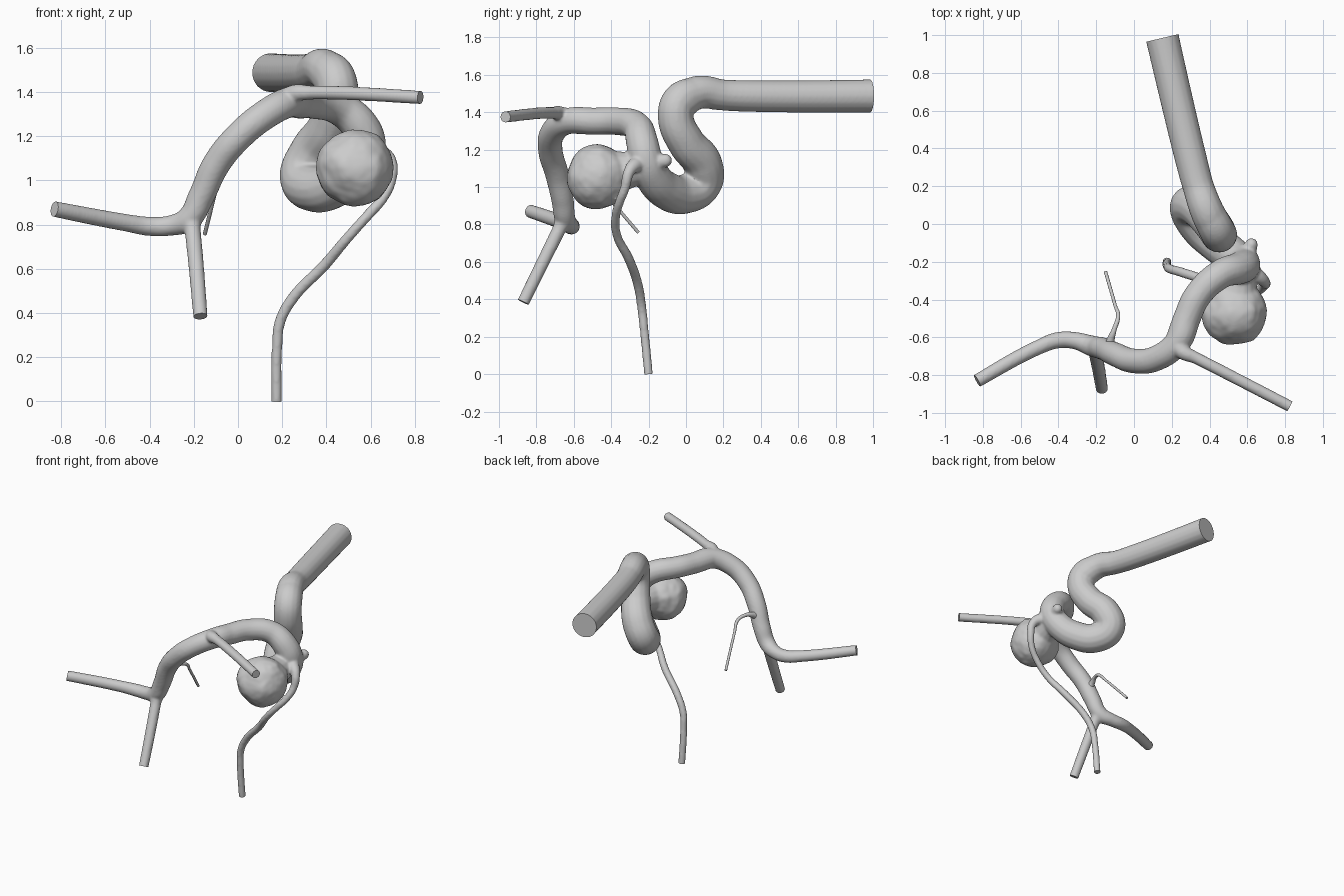
import bpy, bmesh
from mathutils import Vector, noise

if "Cube" in bpy.data.objects:
    bpy.data.objects.remove(bpy.data.objects["Cube"])


def tube(name, pts):
    """Smooth tube through (x, y, z, radius) points, as a capped mesh."""
    cu = bpy.data.curves.new(name, 'CURVE')
    cu.dimensions = '3D'
    cu.bevel_depth = 1.0
    cu.bevel_resolution = 6
    cu.resolution_u = 10
    cu.use_fill_caps = True
    sp = cu.splines.new('BEZIER')
    sp.bezier_points.add(len(pts) - 1)
    for bp, p in zip(sp.bezier_points, pts):
        bp.co = p[:3]
        bp.radius = p[3]
        bp.handle_left_type = bp.handle_right_type = 'AUTO'
    ob = bpy.data.objects.new(name, cu)
    bpy.context.collection.objects.link(ob)
    select([ob])
    bpy.ops.object.convert(target='MESH')
    return bpy.context.object


def select(obs):
    bpy.ops.object.select_all(action='DESELECT')
    for o in obs:
        o.select_set(True)
    bpy.context.view_layer.objects.active = obs[0]


def lump(name, loc, scale, amount):
    """Slightly irregular ball."""
    bpy.ops.mesh.primitive_ico_sphere_add(subdivisions=5, radius=1)
    ob = bpy.context.object
    ob.name = name
    for v in ob.data.vertices:
        n = v.co.normalized()
        d = 1 + amount * noise.noise(n * 1.6) + amount * 0.4 * noise.noise(n * 5)
        v.co = Vector(loc) + Vector([n[i] * scale[i] * d for i in range(3)])
    return ob


def longer(pts):
    """Overshoot the last point so the end can be cut flat."""
    a, b = Vector(pts[-2][:3]), Vector(pts[-1][:3])
    e = b + (b - a).normalized() * 0.04
    cuts.append((b, (b - a).normalized()))
    return pts + [(*e, pts[-1][3])]


cuts = []

# main artery: S-shaped siphon, then the arch to the front
inlet = [(0.44, -0.035, 1.45, .094), (0.39, 0.06, 1.505, .09), (0.34, 0.2, 1.492, .083),
         (0.305, 0.33, 1.487, .085), (0.15, 0.985, 1.487, .089)]
siphon = [(0.39, 0.06, 1.505, .09), (0.44, -0.035, 1.46, .094), (0.45, -0.055, 1.37, .096),
          (0.415, 0.0, 1.24, .1), (0.335, 0.09, 1.12, .106), (0.295, 0.085, 1.02, .107),
          (0.345, -0.01, 0.962, .106), (0.45, -0.11, 0.985, .102), (0.54, -0.18, 1.06, .096),
          (0.58, -0.215, 1.15, .09), (0.555, -0.235, 1.24, .086), (0.46, -0.265, 1.325, .078),
          (0.34, -0.375, 1.352, .074), (0.28, -0.5, 1.352, .073), (0.235, -0.62, 1.355, .07)]
arch = [(0.28, -0.5, 1.352, .073), (0.235, -0.62, 1.355, .07), (0.12, -0.71, 1.295, .068),
        (0.0, -0.725, 1.195, .066), (-0.1, -0.69, 1.07, .064), (-0.165, -0.66, 0.93, .06),
        (-0.225, -0.645, 0.825, .056), (-0.31, -0.618, 0.795, .046), (-0.4, -0.615, 0.792, .044),
        (-0.5, -0.65, 0.807, .04), (-0.83, -0.83, 0.87, .036)]

# side branches
front_branch = [(0.23, -0.63, 1.365, .055), (0.25, -0.67, 1.39, .042), (0.33, -0.71, 1.397, .032),
                (0.825, -0.965, 1.375, .031)]
down_branch = [(-0.215, -0.645, 0.84, .05), (-0.205, -0.68, 0.77, .037), (-0.17, -0.87, 0.385, .033)]
long_branch = [(0.58, -0.22, 1.12, .045), (0.655, -0.275, 1.115, .04), (0.69, -0.305, 1.08, .03),
               (0.69, -0.325, 1.0, .026), (0.655, -0.355, 0.92, .024), (0.59, -0.375, 0.845, .024),
               (0.5, -0.37, 0.745, .024), (0.39, -0.305, 0.615, .026), (0.25, -0.255, 0.47, .026),
               (0.19, -0.237, 0.36, .025), (0.177, -0.225, 0.25, .024), (0.175, -0.2, 0.0, .024)]
bleb = [(0.57, -0.2, 1.12, .06), (0.605, -0.145, 1.135, .045), (0.62, -0.11, 1.14, .035)]
neck = [(0.565, -0.22, 1.1, .08), (0.55, -0.31, 1.09, .1), (0.54, -0.42, 1.07, .13)]

parts = [tube("artery", longer(inlet)), tube("siphon", siphon), tube("arch", longer(arch)),
         tube("front", longer(front_branch)), tube("down", longer(down_branch)),
         tube("long", longer(long_branch)), tube("bleb", bleb), tube("neck", neck),
         lump("aneurysm", (0.533, -0.468, 1.056), (.176, .17, .172), .07),
         lump("bleb_tip", (0.622, -0.11, 1.142), (.034, .036, .036), 0)]

# fuse everything into one smooth skin
select(parts)
bpy.ops.object.join()
tree = bpy.context.object
tree.name = tree.data.name = "artery_tree_with_aneurysm"
m = tree.modifiers.new("fuse", 'REMESH')
m.mode = 'VOXEL'
m.voxel_size = 0.008
m = tree.modifiers.new("soften", 'SMOOTH')
m.factor = 0.5
m.iterations = 10
bpy.ops.object.convert(target='MESH')

# cut the open vessel ends flat
bm = bmesh.new()
bm.from_mesh(tree.data)
for co, no in cuts:
    near = [f for f in bm.faces if (f.calc_center_median() - co).length < 0.14]
    geom = set(near)
    for f in near:
        geom.update(f.verts)
        geom.update(f.edges)
    r = bmesh.ops.bisect_plane(bm, geom=list(geom), plane_co=co, plane_no=no, clear_outer=True)
    rim = [e for e in r["geom_cut"] if isinstance(e, bmesh.types.BMEdge)]
    bmesh.ops.contextual_create(bm, geom=rim)
bmesh.ops.recalc_face_normals(bm, faces=bm.faces)
bm.to_mesh(tree.data)
bm.free()

# hair-thin side branch
thin = tube("thin_side_branch", [(-0.13, -0.66, 1.0, .035), (-0.122, -0.61, 1.03, .02),
                                 (-0.105, -0.56, 1.043, .013), (-0.084, -0.49, 1.025, .011),
                                 (-0.1, -0.43, 0.96, .009), (-0.15, -0.255, 0.757, .009)])

for ob in (tree, thin):
    select([ob])
    bpy.ops.object.shade_smooth_by_angle(angle=0.7)
